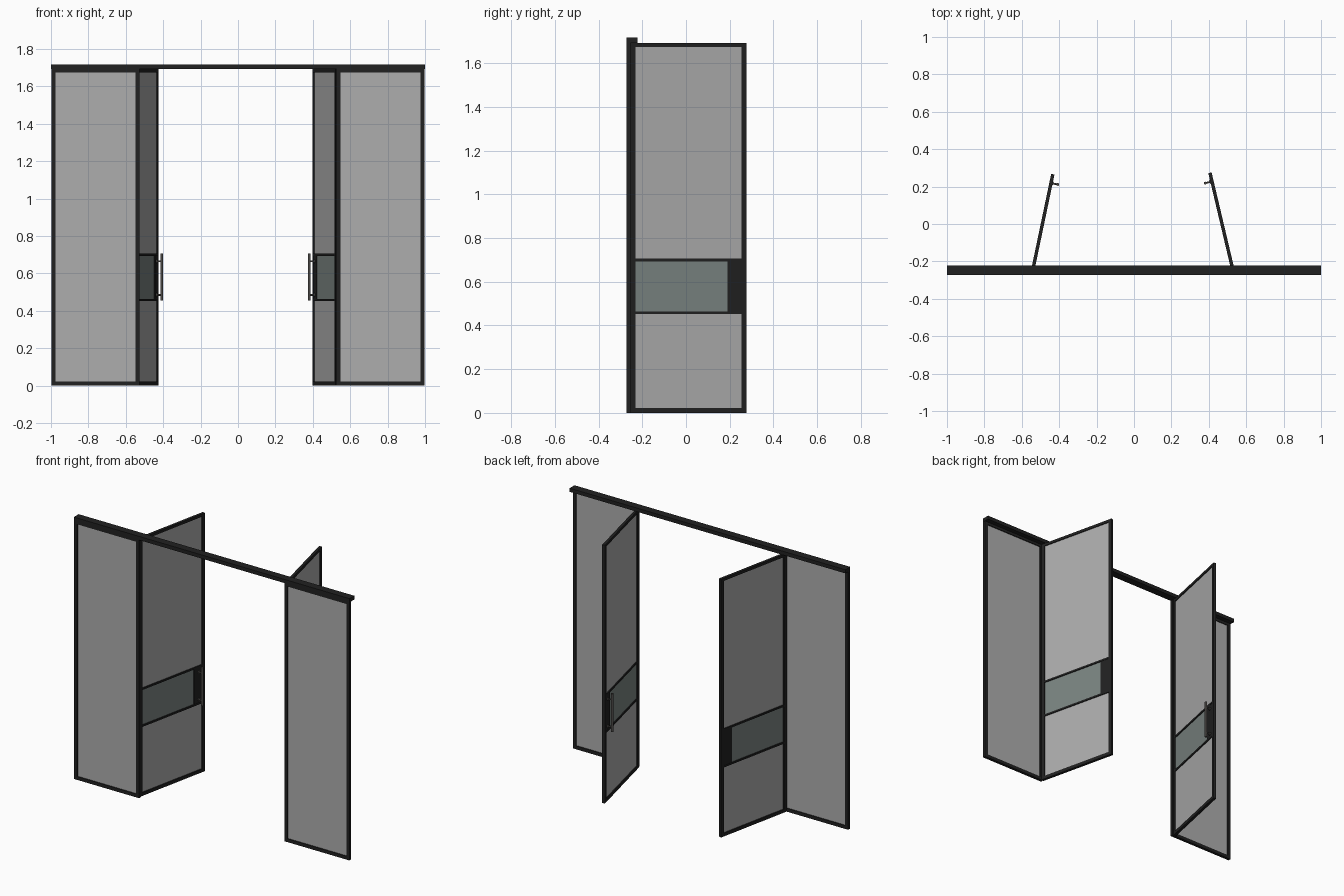
import bpy, math
from mathutils import Matrix, Vector

if "Cube" in bpy.data.objects:
    bpy.data.objects.remove(bpy.data.objects["Cube"])


def mat(name, rgb):
    m = bpy.data.materials.new(name)
    m.diffuse_color = (*rgb, 1)
    m.use_nodes = True
    m.node_tree.nodes["Principled BSDF"].inputs["Base Color"].default_value = m.diffuse_color
    return m


DARK = mat("dark_metal", (0.015, 0.015, 0.015))
BAND = mat("tinted_glass", (0.2, 0.235, 0.225))
GLASS = mat("grey_glass", (0.42, 0.42, 0.42))
STEEL = mat("handle_steel", (0.07, 0.065, 0.06))


def box(name, lo, hi, m, M=Matrix()):
    lo, hi = Vector(lo), Vector(hi)
    bpy.ops.mesh.primitive_cube_add(size=1)
    o = bpy.context.object
    o.name = name
    o.data.transform(M @ Matrix.Translation((lo + hi) / 2) @ Matrix.Diagonal((*(hi - lo), 1)))
    o.data.materials.append(m)
    return o


def rod(name, a, b, r, M):
    a, b = Vector(a), Vector(b)
    d = b - a
    bpy.ops.mesh.primitive_cylinder_add(vertices=20, radius=r, depth=d.length)
    o = bpy.context.object
    o.name = name
    o.data.transform(M @ Matrix.Translation((a + b) / 2) @ d.to_track_quat('Z', 'Y').to_matrix().to_4x4())
    o.data.materials.append(STEEL)
    bpy.ops.object.shade_smooth_by_angle(angle=math.radians(40))


TOP = 1.693   # top of the panels, underside of the rail
W = 0.022     # frame bar width
T = 0.009     # half frame thickness
G = 0.003     # half glass thickness


def frame(name, length, M):
    box(name + "_stile_a", (0, -T, 0), (W, T, TOP), DARK, M)
    box(name + "_stile_b", (length - W, -T, 0), (length, T, TOP), DARK, M)
    box(name + "_bottom_bar", (W, -T, 0), (length - W, T, W), DARK, M)
    box(name + "_top_bar", (W, -T, TOP - W * 0.8), (length - W, T, TOP), DARK, M)


def pane(name, x0, x1, z0, z1, m, M):
    box(name, (x0, -G, z0), (x1, G, z1), m, M)


def placed(p0, p1):
    # local x runs along the panel from p0 to p1
    d = Vector(p1) - Vector(p0)
    return d.length, Matrix.Translation((*p0, 0)) @ Matrix.Rotation(math.atan2(d.y, d.x), 4, 'Z')


# top rail
box("top_rail", (-1, -0.273, TOP), (1, -0.223, 1.717), DARK)

# fixed side panels
for side, x0, x1 in (("left", -0.998, -0.527), ("right", 0.527, 0.998)):
    L, M = placed((x0, -0.263), (x1, -0.263))
    frame(side + "_fixed_frame", L, M)
    pane(side + "_fixed_glass", W, L - W, W, TOP - W * 0.8, GLASS, M)

# open swing doors
Z0, Z1, B = 0.452, 0.706, 0.012
for side, p0, p1, s in (("left", (-0.543, -0.255), (-0.434, 0.266), -1),
                        ("right", (0.531, -0.255), (0.406, 0.274), 1)):
    L, M = placed(p0, p1)
    n = side + "_door"
    frame(n + "_frame", L, M)
    # middle band with crossbars and lock plate
    for i, z in enumerate((Z0, Z1 - B)):
        box(f"{n}_crossbar_{i}", (W, -T, z), (L - W, T, z + B), DARK, M)
    xl = L - W - 0.066
    box(n + "_lock_plate", (xl, -T * 0.8, Z0 + B), (L - W, T * 0.8, Z1 - B), DARK, M)
    pane(n + "_band_glass", W, xl, Z0 + B, Z1 - B, BAND, M)
    pane(n + "_lower_glass", W, L - W, W, Z0, GLASS, M)
    pane(n + "_upper_glass", W, L - W, Z1, TOP - W * 0.8, GLASS, M)
    # pull handle on the inner face
    xh, off = L - 0.048, s * 0.037
    rod(n + "_handle_bar", (xh, off, 0.455), (xh, off, 0.706), 0.0075, M)
    for i, z in enumerate((0.485, 0.665)):
        rod(f"{n}_handle_post_{i}", (xh, 0, z), (xh, off, z), 0.005, M)
        rod(f"{n}_handle_rosette_{i}", (xh, 0, z), (xh, s * (T + 0.004), z), 0.01, M)
